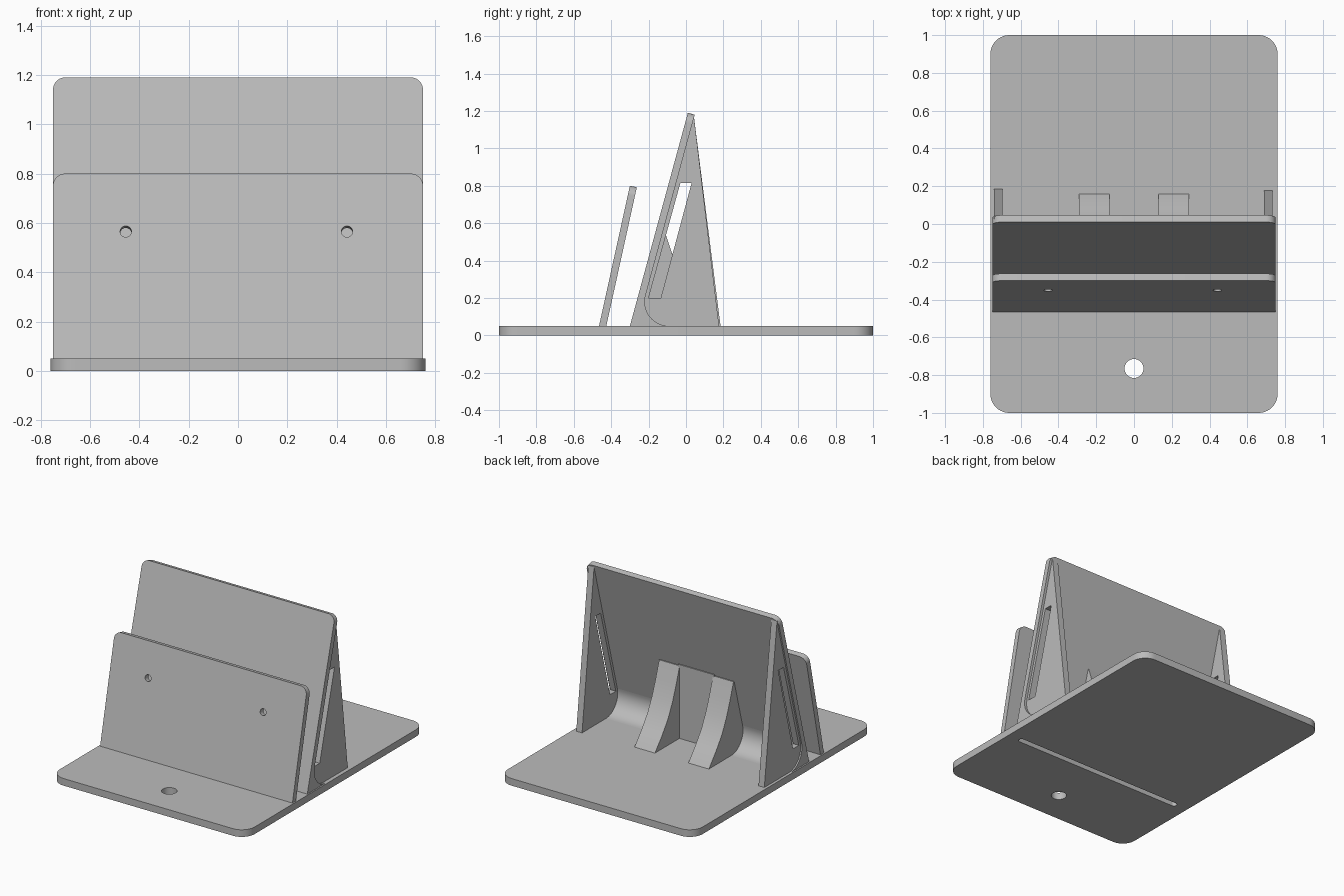
import bpy, bmesh
from math import sin, cos, tan, pi, radians, atan2, hypot
from mathutils import Matrix, Euler

cube = bpy.data.objects.get("Cube")
if cube:
    bpy.data.objects.remove(cube, do_unlink=True)

GREY = (0.5, 0.5, 0.5, 1)
mat = bpy.data.materials.new("plain_grey")
mat.use_nodes = True
mat.diffuse_color = GREY
mat.node_tree.nodes["Principled BSDF"].inputs["Base Color"].default_value = GREY


def arc(cx, cy, r, a0, a1, n=10):
    """Points on an arc, angles in degrees."""
    angles = [radians(a0 + (a1 - a0) * i / n) for i in range(n + 1)]
    return [(cx + r * cos(a), cy + r * sin(a)) for a in angles]


def circle(cx, cy, r):
    return arc(cx, cy, r, 0, 350, 35)


def rounded_rect(x0, y0, x1, y1, r):
    return (arc(x1 - r, y1 - r, r, 0, 90) + arc(x0 + r, y1 - r, r, 90, 180)
            + arc(x0 + r, y0 + r, r, 180, 270) + arc(x1 - r, y0 + r, r, 270, 360))


def plate(name, outlines, depth, matrix):
    """Extrude a flat outline (further outlines are holes) along local z."""
    curve = bpy.data.curves.new(name, "CURVE")
    curve.dimensions = "2D"
    curve.fill_mode = "BOTH"
    curve.extrude = depth / 2
    for points in outlines:
        spline = curve.splines.new("POLY")
        spline.points.add(len(points) - 1)
        for p, (x, y) in zip(spline.points, points):
            p.co = (x, y, 0, 1)
        spline.use_cyclic_u = True
    source = bpy.data.objects.new(name + "_outline", curve)
    bpy.context.collection.objects.link(source)
    bpy.context.view_layer.update()
    mesh = bpy.data.meshes.new_from_object(
        source.evaluated_get(bpy.context.evaluated_depsgraph_get()))
    bpy.data.objects.remove(source, do_unlink=True)

    bm = bmesh.new()
    bm.from_mesh(mesh)
    bmesh.ops.remove_doubles(bm, verts=bm.verts, dist=1e-5)
    bmesh.ops.translate(bm, verts=bm.verts, vec=(0, 0, depth / 2))
    bmesh.ops.transform(bm, verts=bm.verts, matrix=matrix)
    bmesh.ops.recalc_face_normals(bm, faces=bm.faces)
    bm.to_mesh(mesh)
    bm.free()
    mesh.materials.clear()
    mesh.materials.append(mat)
    obj = bpy.data.objects.new(name, mesh)
    bpy.context.collection.objects.link(obj)
    bpy.ops.object.select_all(action="DESELECT")
    obj.select_set(True)
    bpy.context.view_layer.objects.active = obj
    bpy.ops.object.shade_smooth_by_angle(angle=radians(30))
    return obj


def side_plate(name, outlines, x0, x1):
    """Extrude a (y, z) profile from x0 to x1."""
    turn = Euler((pi / 2, 0, pi / 2)).to_matrix().to_4x4()
    return plate(name, outlines, x1 - x0, Matrix.Translation((x0, 0, 0)) @ turn)


FLOOR = 0.05    # top of the base
THICK = 0.038   # leaning panels
HALF = 0.75     # half width of the panels


def leaning_panel(name, y0, y1, z1, holes=()):
    """Panel whose front face runs from (y0, FLOOR) up to (y1, z1)."""
    lean = atan2(y1 - y0, z1 - FLOOR)
    length = hypot(y1 - y0, z1 - FLOOR)
    r = 0.05
    outline = ([(-HALF, -0.015), (HALF, -0.015)]
               + arc(HALF - r, length - r, r, 0, 90)
               + arc(r - HALF, length - r, r, 90, 180))
    cuts = [circle(x, (z - FLOOR) / cos(lean), 0.023) for x, z in holes]
    turn = Matrix.Rotation(pi / 2 - lean, 4, "X")
    place = Matrix.Translation((0, y0, FLOOR)) @ turn @ Matrix.Translation((0, 0, -THICK))
    plate(name, [outline] + cuts, THICK, place)
    return lean


# Base with round hole and long slot
plate("base", [rounded_rect(-0.76, -1, 0.76, 1, 0.1),
               circle(0, -0.765, 0.05),
               rounded_rect(-0.67, -0.39, 0.67, -0.35, 0.019)],
      FLOOR, Matrix.Identity(4))

# Leaning panels
leaning_panel("front_panel", -0.465, -0.30, 0.80, [(-0.455, 0.565), (0.442, 0.565)])
lean = leaning_panel("back_panel", -0.30, 0.01, 1.19)

# Fillets where the back panel meets the base
corner = -0.30 + THICK / cos(lean)
reach = 0.17
radius = reach * tan((pi / 2 - lean) / 2)
fillet = ([(corner - 0.015, FLOOR - 0.01), (corner + reach, FLOOR - 0.01)]
          + arc(corner + reach, FLOOR + radius, radius, 270, 180 - math_deg, 16)
          if (math_deg := lean * 180 / pi) else [])
fillet.append((fillet[-1][0] - 0.015, fillet[-1][1]))

# Side gussets with a slanted slot
slot = [(-0.2, 0.2), (-0.135, 0.2), (0.03, 0.815), (-0.03, 0.815)]


def gusset(foot):
    return [(-0.27, 0.04), (foot, 0.04), (0.043, 1.165), (0.025, 1.165)]


side_plate("left_gusset", [gusset(0.178), slot], 0.687, 0.732)
side_plate("right_gusset", [gusset(0.186), slot], -0.74, -0.695)

# Curved central ribs, and the upright wall between them
rib = [(-0.27, 0.04), (0.165, 0.04), (0.16, FLOOR), (0.08, 0.145), (0.015, 0.235),
       (-0.035, 0.335), (-0.075, 0.44), (-0.115, 0.56), (-0.13, 0.56)]
wall = [(-0.27, 0.04), (-0.112, 0.04), (-0.112, 0.57), (-0.13, 0.57)]
for side, s in (("left", 1), ("right", -1)):
    side_plate(side + "_fillet", [fillet], *sorted((s * 0.13, s * HALF)))
    side_plate(side + "_rib", [rib], *sorted((s * 0.13, s * 0.29)))
side_plate("rib_wall", [wall], -0.14, 0.14)
